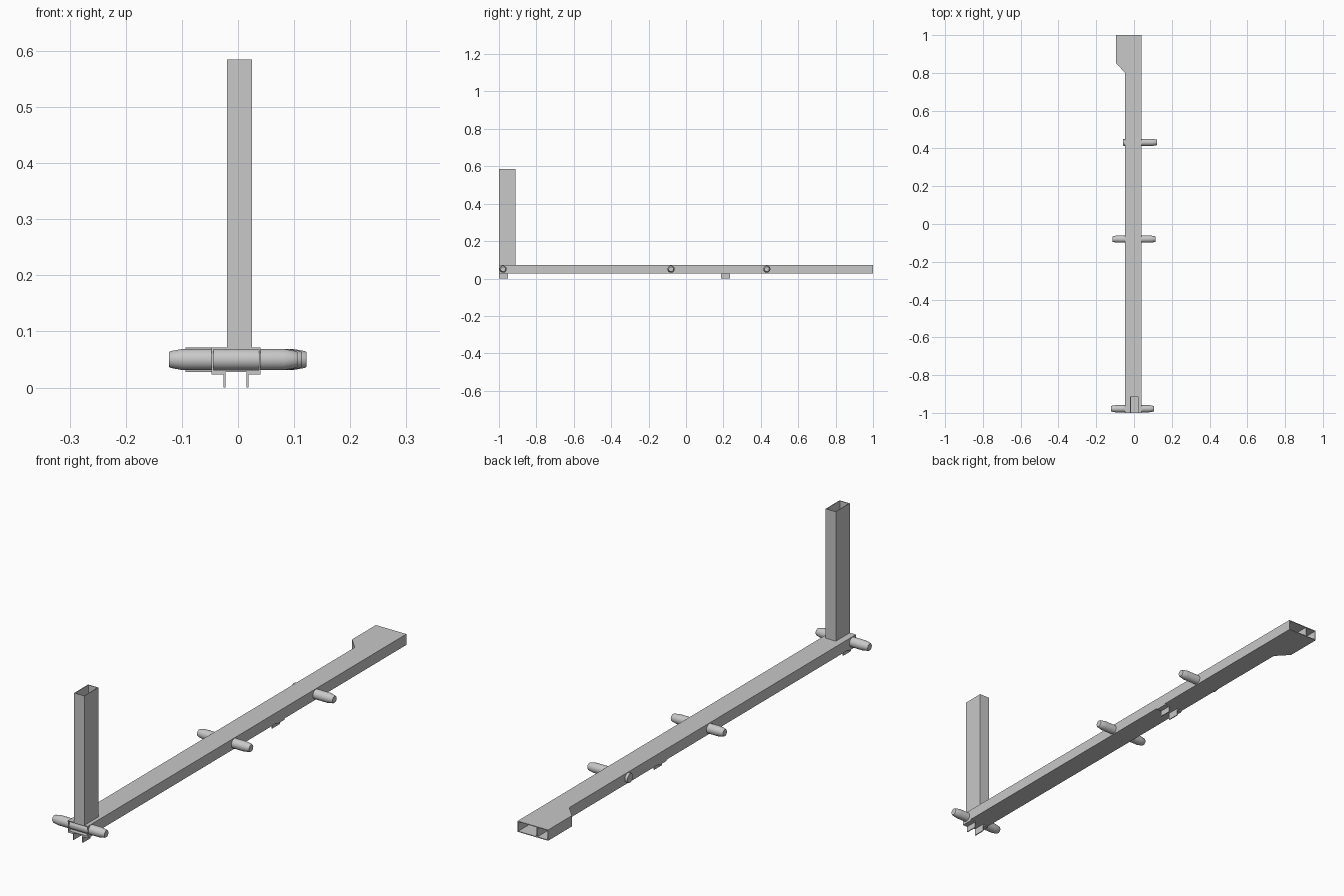
import bpy, bmesh
from math import radians
from mathutils import Vector

cube = bpy.data.objects.get("Cube")
if cube:
    bpy.data.objects.remove(cube, do_unlink=True)

steel = bpy.data.materials.new("grey steel")
steel.use_nodes = True
GREY = (0.58, 0.58, 0.58, 1)
steel.diffuse_color = GREY
steel.node_tree.nodes["Principled BSDF"].inputs["Base Color"].default_value = GREY


def finish(name, bm):
    bmesh.ops.recalc_face_normals(bm, faces=bm.faces)
    mesh = bpy.data.meshes.new(name)
    bm.to_mesh(mesh)
    bm.free()
    mesh.materials.append(steel)
    ob = bpy.data.objects.new(name, mesh)
    bpy.context.collection.objects.link(ob)
    return ob


def prism(name, outline, lo, hi, along="z"):
    """Extrude an outline along z (xy outline) or along y (xz outline)."""
    place = (lambda a, b: (a, b, lo)) if along == "z" else (lambda a, b: (a, lo, b))
    bm = bmesh.new()
    face = bm.faces.new([bm.verts.new(place(*p)) for p in outline])
    ext = bmesh.ops.extrude_face_region(bm, geom=[face])
    move = Vector((0, 0, hi - lo)) if along == "z" else Vector((0, hi - lo, 0))
    bmesh.ops.translate(bm, vec=move,
                        verts=[g for g in ext["geom"] if isinstance(g, bmesh.types.BMVert)])
    return finish(name, bm)


def rect(x0, x1, y0, y1):
    return [(x0, y0), (x1, y0), (x1, y1), (x0, y1)]


def peg(name, y, profile):
    """Solid turned pin along x from (x, radius) stations."""
    bm = bmesh.new()
    bm_rings = []
    for x, r in profile:
        ring = bmesh.ops.create_circle(bm, segments=32, radius=r)["verts"]
        for v in ring:
            v.co = Vector((x, y + v.co.x, PEG_Z + v.co.y))
        bm_rings.append(ring)
    for a, b in zip(bm_rings, bm_rings[1:]):
        for i in range(len(a)):
            j = (i + 1) % len(a)
            bm.faces.new((a[i], a[j], b[j], b[i]))
    bm.faces.new(bm_rings[0])
    bm.faces.new(bm_rings[-1])
    ob = finish(name, bm)
    bpy.ops.object.select_all(action="DESELECT")
    ob.select_set(True)
    bpy.context.view_layer.objects.active = ob
    bpy.ops.object.shade_smooth_by_angle(angle=radians(25))


# Main dimensions
LEFT, RIGHT, WIDE = 0.04, -0.047, -0.094
Z0, Z1, T = 0.028, 0.071, 0.003
PEG_Z, R = 0.05, 0.019

# Hollow beam with a widened back end
outline = [(LEFT, -1), (LEFT, 1), (WIDE, 1), (WIDE, 0.85), (RIGHT, 0.8), (RIGHT, -1)]
prism("beam_top", outline, Z1 - T, Z1)
prism("beam_bottom", outline, Z0, Z0 + T)
walls = {
    "beam_left_wall": rect(LEFT - T, LEFT, -1, 1),
    "beam_right_wall": rect(RIGHT, RIGHT + T, -1, 1),
    "wide_end_wall": rect(WIDE, WIDE + T, 0.85, 1),
    "wide_end_slant": [(RIGHT, 0.8), (RIGHT, 0.8 + T), (WIDE + T, 0.85 + T), (WIDE, 0.85)],
}
for name, shape in walls.items():
    prism(name, shape, Z0 + T, Z1 - T)

# Upright post, an open square tube
PX0, PX1, PY0, PY1, W = -0.02, 0.025, -1, -0.912, 0.003
for name, shape in {
    "post_front": rect(PX0, PX1, PY0, PY0 + W),
    "post_back": rect(PX0, PX1, PY1 - W, PY1),
    "post_right": rect(PX0, PX0 + W, PY0 + W, PY1 - W),
    "post_left": rect(PX1 - W, PX1, PY0 + W, PY1 - W),
}.items():
    prism(name, shape, Z1, 0.585)

# Cross pegs with tapered tips
for name, y, x0, x1 in (("front_peg", -0.978, -0.123, 0.106),
                        ("middle_peg", -0.08, -0.115, 0.114)):
    peg(name, y, [(x0, 0.013), (x0 + 0.003, 0.015), (x0 + 0.025, R),
                  (x1 - 0.025, R), (x1 - 0.003, 0.015), (x1, 0.013)])
peg("back_peg", 0.432, [(-0.057, 0.017), (-0.054, R), (0.097, R),
                        (0.119, 0.015), (0.122, 0.013)])

# Paired angle brackets below the beam
angle = [(RIGHT, Z0), (RIGHT, 0.023), (-0.026, 0.023), (-0.026, 0),
         (-0.022, 0), (-0.022, Z0)]
mirrored = [(LEFT + RIGHT - x, z) for x, z in angle]
for place, y0 in (("front", -1), ("middle", 0.188)):
    prism(place + "_right_bracket", angle, y0, y0 + 0.048, "y")
    prism(place + "_left_bracket", mirrored, y0, y0 + 0.048, "y")
